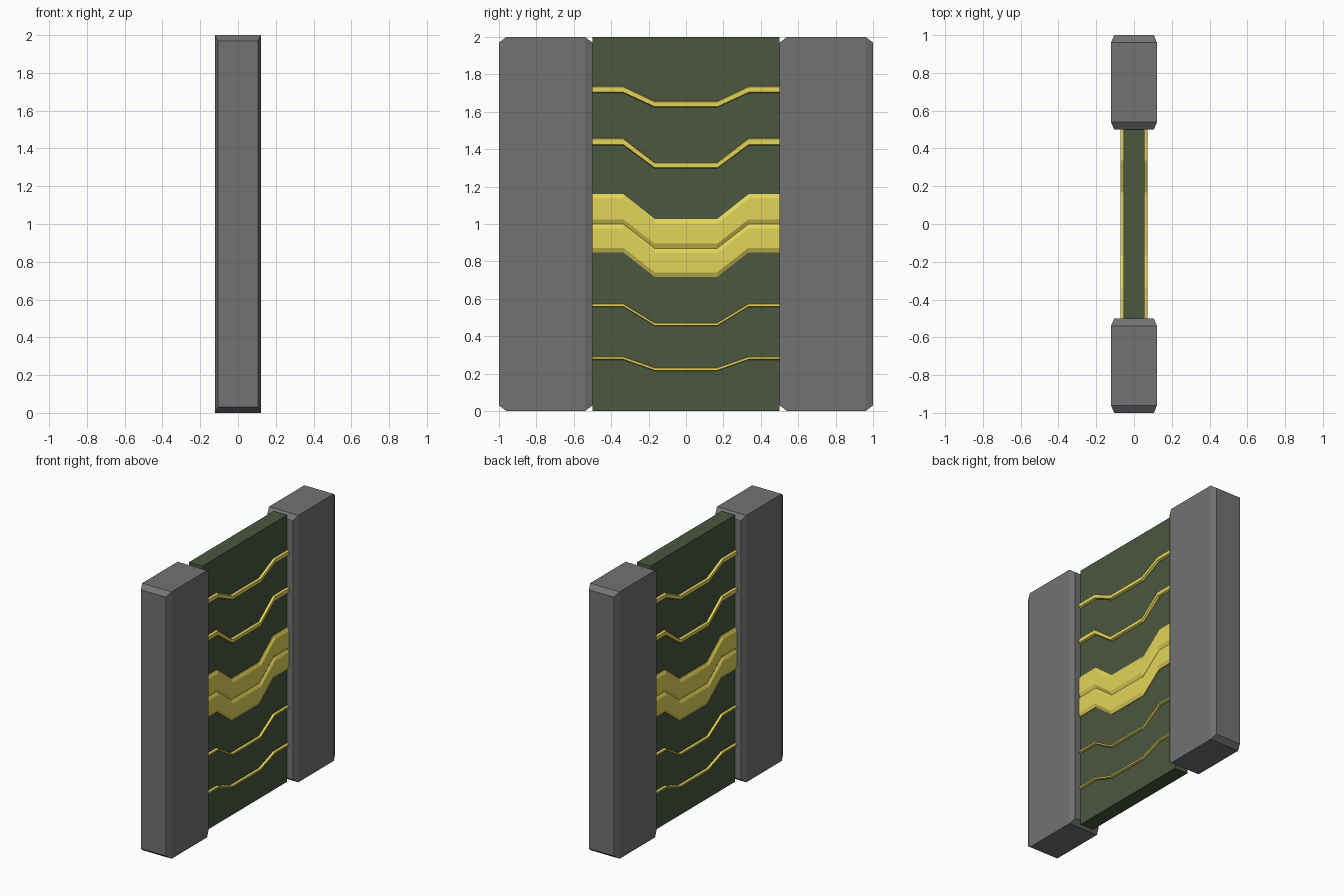
import bpy, bmesh

if "Cube" in bpy.data.objects:
    bpy.data.objects.remove(bpy.data.objects["Cube"])


def material(name, color):
    m = bpy.data.materials.new(name)
    m.diffuse_color = color
    m.use_nodes = True
    m.node_tree.nodes["Principled BSDF"].inputs["Base Color"].default_value = m.diffuse_color
    return m


def make_object(name, sections, mat, mirror=None):
    """Skin a row of equal-length closed cross-sections and cap both ends."""
    bm = bmesh.new()
    rings = [[bm.verts.new(p) for p in s] for s in sections]
    n = len(rings[0])
    for a, b in zip(rings, rings[1:]):
        for i in range(n):
            j = (i + 1) % n
            bm.faces.new((a[i], a[j], b[j], b[i]))
    bm.faces.new(rings[0])
    bm.faces.new(rings[-1])
    bmesh.ops.recalc_face_normals(bm, faces=bm.faces)
    mesh = bpy.data.meshes.new(name)
    bm.to_mesh(mesh)
    bm.free()
    ob = bpy.data.objects.new(name, mesh)
    bpy.context.collection.objects.link(ob)
    mesh.materials.append(mat)
    if mirror is not None:
        mod = ob.modifiers.new("Mirror", 'MIRROR')
        mod.use_axis = [i == mirror for i in range(3)]
        mod.use_mirror_merge = False
    return ob


def rect(y, hx, z0, z1):
    return [(-hx, y, z0), (hx, y, z0), (hx, y, z1), (-hx, y, z1)]


grey = material("post_grey", (0.17, 0.17, 0.17, 1))
green = material("panel_green", (0.07, 0.095, 0.05, 1))
yellow = material("strip_yellow", (0.77, 0.66, 0.1, 1))

# Side posts with bevelled front and back ends
make_object("side_post", [rect(0.5, 0.105, 0.03, 1.97), rect(0.54, 0.122, 0, 2),
                          rect(0.96, 0.122, 0, 2), rect(1.0, 0.105, 0.03, 1.97)],
            grey, mirror=1)

# Centre panel
make_object("centre_panel", [rect(-0.5, 0.055, 0, 2), rect(0.5, 0.055, 0, 2)], green)

# Raised strips: top and bottom at the ends, top and bottom in the dip, bevel height
strips = {
    "upper_strip_1": (1.737, 1.700, 1.657, 1.622, 0.005),
    "upper_strip_2": (1.459, 1.420, 1.330, 1.296, 0.005),
    "wide_band_upper": (1.160, 1.000, 1.027, 0.870, 0.025),
    "wide_band_lower": (1.000, 0.848, 0.870, 0.717, 0.025),
    "lower_strip_1": (0.575, 0.557, 0.473, 0.455, 0.003),
    "lower_strip_2": (0.292, 0.274, 0.233, 0.215, 0.003),
}
for name, (top, bottom, dip_top, dip_bottom, bevel) in strips.items():
    sections = []
    for y, dip in ((-0.5, 0), (-0.335, 0), (-0.167, 1), (0.167, 1), (0.335, 0), (0.5, 0)):
        t, b = (dip_top, dip_bottom) if dip else (top, bottom)
        sections.append([(0.05, y, b), (0.06, y, b), (0.072, y, b + bevel),
                         (0.072, y, t - bevel), (0.06, y, t), (0.05, y, t)])
    make_object(name, sections, yellow, mirror=0)
